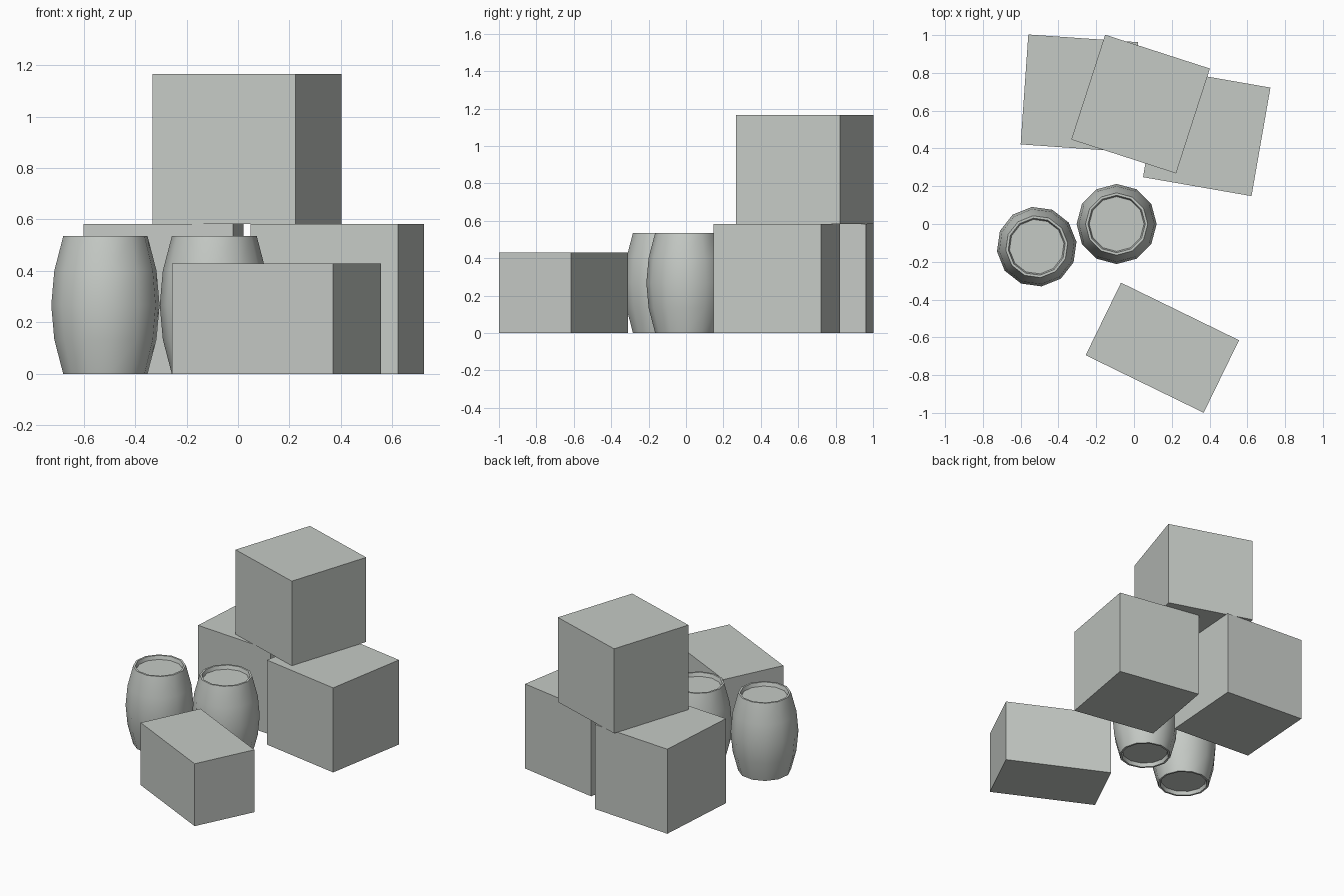
import bpy, bmesh, math
from mathutils import Matrix

cube = bpy.data.objects.get("Cube")
if cube:
    bpy.data.objects.remove(cube, do_unlink=True)

# One plain grey for everything
GREY = (0.56, 0.59, 0.56, 1.0)
grey = bpy.data.materials.new("pale_grey")
grey.use_nodes = True
grey.diffuse_color = GREY
for node in grey.node_tree.nodes:
    if node.type == 'BSDF_PRINCIPLED':
        node.inputs["Base Color"].default_value = GREY


def finish(name, bm, x, y, z, turn):
    bmesh.ops.recalc_face_normals(bm, faces=bm.faces[:])
    mesh = bpy.data.meshes.new(name)
    bm.to_mesh(mesh)
    bm.free()
    mesh.materials.append(grey)
    obj = bpy.data.objects.new(name, mesh)
    bpy.context.collection.objects.link(obj)
    obj.location = (x, y, z)
    obj.rotation_euler.z = math.radians(turn)
    return obj


def crate(name, size, x, y, z, turn):
    bm = bmesh.new()
    bmesh.ops.create_cube(bm, size=1)
    bmesh.ops.scale(bm, vec=size, verts=bm.verts)
    bmesh.ops.translate(bm, vec=(0, 0, size[2] / 2), verts=bm.verts)
    return finish(name, bm, x, y, z, turn)


def barrel(name, x, y, turn, sides=12):
    height, lip, depth = 0.535, 0.152, 0.025
    # Half profile: recessed head, rim, then staves to the belly
    half = [(0.145, depth), (lip, 0), (0.165, 0), (0.2, height / 4)]
    profile = half + [(0.212, height / 2)] + [(r, height - z) for r, z in reversed(half)]
    bm = bmesh.new()
    rings = []
    for r, z in profile:
        rings.append([bm.verts.new(Matrix.Rotation(math.tau * i / sides, 3, 'Z') @ Matrix.Identity(3).col[0] * r)
                      for i in range(sides)])
        for v in rings[-1]:
            v.co.z = z
    for low, high in zip(rings, rings[1:]):
        for i in range(sides):
            j = (i + 1) % sides
            bm.faces.new((low[i], low[j], high[j], high[i]))
    bm.faces.new(rings[0])
    bm.faces.new(rings[-1])
    obj = finish(name, bm, x, y, 0, turn)
    bpy.ops.object.select_all(action='DESELECT')
    obj.select_set(True)
    bpy.context.view_layer.objects.active = obj
    bpy.ops.object.shade_smooth_by_angle(angle=math.radians(40))
    return obj


# Stack of three large crates
SIDE = 0.583
big = (SIDE, SIDE, SIDE)
crate("right_crate", big, -0.289, 0.692, 0, -4)
crate("left_crate", big, 0.385, 0.485, 0, -9.9)
crate("top_crate", big, 0.035, 0.635, SIDE, -17.9)

# Low box in front
crate("front_box", (0.695, 0.427, 0.43), 0.15, -0.655, 0, -26)

# Pair of barrels
barrel("right_barrel", -0.515, -0.12, 7)
barrel("left_barrel", -0.092, 0, 0)
